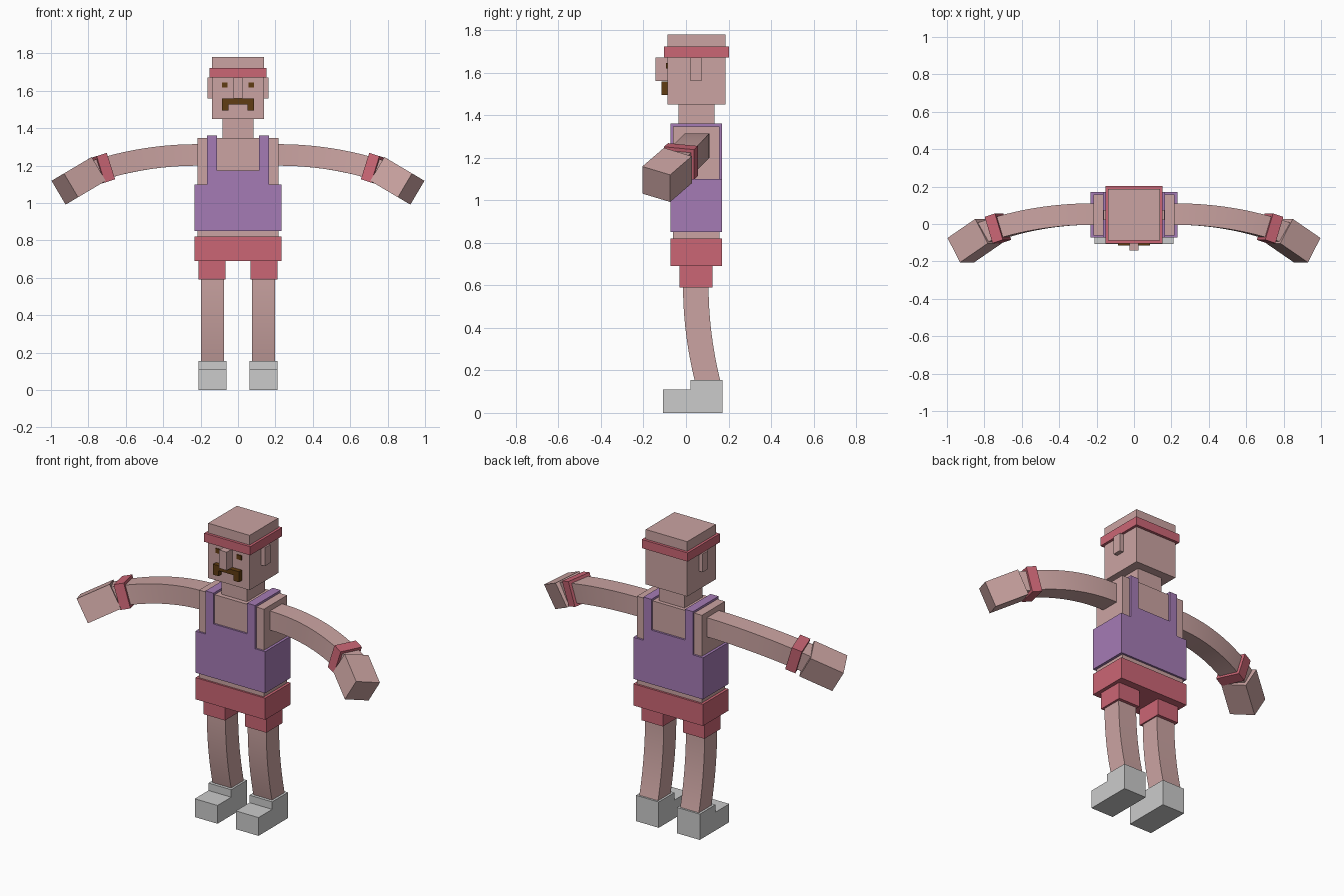
import bpy, bmesh, math
from mathutils import Matrix, Vector

if "Cube" in bpy.data.objects:
    bpy.data.objects.remove(bpy.data.objects["Cube"])


def material(name, rgb):
    m = bpy.data.materials.new(name)
    m.diffuse_color = (*rgb, 1)
    m.use_nodes = True
    m.node_tree.nodes["Principled BSDF"].inputs["Base Color"].default_value = m.diffuse_color
    return m


SKIN = material("skin", (0.597, 0.371, 0.361))
PURPLE = material("purple cloth", (0.376, 0.198, 0.462))
RED = material("red cloth", (0.597, 0.133, 0.178))
GREY = material("shoe grey", (0.597, 0.597, 0.597))
BROWN = material("dark brown", (0.117, 0.045, 0.006))


def finish(name, bm, mat, smooth=False):
    bmesh.ops.recalc_face_normals(bm, faces=bm.faces)
    me = bpy.data.meshes.new(name)
    bm.to_mesh(me)
    bm.free()
    me.materials.append(mat)
    ob = bpy.data.objects.new(name, me)
    bpy.context.collection.objects.link(ob)
    if smooth:
        bpy.ops.object.select_all(action='DESELECT')
        ob.select_set(True)
        bpy.context.view_layer.objects.active = ob
        bpy.ops.object.shade_smooth_by_angle(angle=math.radians(30))
    return ob


def box(name, mat, x, y, z):
    """Axis-aligned box from (min, max) ranges."""
    bm = bmesh.new()
    size = Matrix.Diagonal((x[1] - x[0], y[1] - y[0], z[1] - z[0], 1))
    mid = Matrix.Translation((sum(x) / 2, sum(y) / 2, sum(z) / 2))
    bmesh.ops.create_cube(bm, size=1, matrix=mid @ size)
    return finish(name, bm, mat)


def pair(name, mat, x, y, z):
    """Box on the +x side and its mirror."""
    box(name + "_left", mat, x, y, z)
    box(name + "_right", mat, (-x[1], -x[0]), y, z)


def prism(name, mat, profile, axis, lo, hi):
    """Outline extruded along x (axis 0) or y (axis 1)."""
    bm = bmesh.new()

    def put(p, d):
        return (d, p[0], p[1]) if axis == 0 else (p[0], d, p[1])
    face = bm.faces.new([bm.verts.new(put(p, lo)) for p in profile])
    out = bmesh.ops.extrude_face_region(bm, geom=[face])
    move = Vector(put((0, 0), hi - lo))
    bmesh.ops.translate(bm, vec=move,
                        verts=[v for v in out['geom'] if isinstance(v, bmesh.types.BMVert)])
    return finish(name, bm, mat)


def sweep(name, mat, rings, side=1, smooth=False):
    """Skin a tube over four-cornered rings; side=-1 mirrors it in x."""
    bm = bmesh.new()
    loops = [[bm.verts.new((p[0] * side, p[1], p[2])) for p in r] for r in rings]
    for a, b in zip(loops, loops[1:]):
        for i in range(4):
            j = (i + 1) % 4
            bm.faces.new((a[i], a[j], b[j], b[i]))
    bm.faces.new(loops[0])
    bm.faces.new(loops[-1])
    return finish(name, bm, mat, smooth)


def turn(deg):
    """Frame bent downward and forward by the same angle."""
    a = math.radians(deg)
    return Matrix.Rotation(a, 3, 'Y') @ Matrix.Rotation(-a, 3, 'Z')


def ring(centre, rot, w, h):
    return [centre + rot @ Vector((0, sy * w / 2, sz * h / 2))
            for sy, sz in ((-1, -1), (1, -1), (1, 1), (-1, 1))]


# Head and face
box("head", SKIN, (-0.138, 0.138), (-0.087, 0.186), (1.45, 1.78))
box("headband", RED, (-0.153, 0.153), (-0.103, 0.202), (1.67, 1.722))
pair("ear", SKIN, (0.13, 0.163), (0.022, 0.074), (1.56, 1.67))
box("nose", SKIN, (-0.025, 0.025), (-0.143, -0.08), (1.56, 1.67))
pair("eye", BROWN, (0.055, 0.086), (-0.093, -0.085), (1.618, 1.645))
prism("moustache", BROWN,
      [(-0.086, 1.495), (-0.05, 1.495), (-0.05, 1.528), (0.05, 1.528),
       (0.05, 1.495), (0.086, 1.495), (0.086, 1.558), (-0.086, 1.558)],
      1, -0.115, -0.08)
box("neck", SKIN, (-0.084, 0.084), (-0.035, 0.135), (1.34, 1.46))

# Torso, vest and shorts
box("torso", SKIN, (-0.216, 0.216), (-0.062, 0.158), (0.8, 1.347))
box("vest_body", PURPLE, (-0.232, 0.232), (-0.073, 0.17), (0.85, 1.10))
box("vest_neckline", PURPLE, (-0.113, 0.113), (-0.073, 0.17), (1.095, 1.175))
pair("vest_strap", PURPLE, (0.112, 0.165), (-0.073, 0.17), (1.095, 1.36))
box("shorts", RED, (-0.232, 0.232), (-0.073, 0.17), (0.69, 0.82))
pair("shorts_leg", RED, (0.066, 0.21), (-0.03, 0.125), (0.59, 0.70))

for side, tag in ((1, "_left"), (-1, "_right")):
    # Leg bowing backward toward the ankle
    rings = []
    for i in range(13):
        z = 0.6 - 0.46 * i / 12
        y = 0.046 + 0.058 * (i / 12) ** 2
        rings.append([(0.074, y - 0.06, z), (0.198, y - 0.06, z),
                      (0.198, y + 0.06, z), (0.074, y + 0.06, z)])
    sweep("leg" + tag, SKIN, rings, side, True)

    # Shoe with raised heel
    lo, hi = sorted((side * 0.061, side * 0.212))
    prism("shoe" + tag, GREY,
          [(-0.108, 0), (0.172, 0), (0.172, 0.155), (0.022, 0.155),
           (0.022, 0.11), (-0.108, 0.11)], 0, lo, hi)

    # Arm arcing down and forward, with wristband
    n, length = 16, 0.62
    c = Vector((0.2, 0.053, 1.257))
    rings = []
    for i in range(n + 1):
        rot = turn(20 * i / n)
        rings.append(ring(c, rot, 0.115, 0.115))
        if i == 14:
            axis = rot @ Vector((1, 0, 0))
            band = [ring(c + axis * d, rot, 0.148, 0.148) for d in (-0.03, 0.03)]
        c = c + rot @ Vector((length / n, 0, 0))
    sweep("arm" + tag, SKIN, rings, side, True)
    sweep("wristband" + tag, RED, band, side)

    # Blocky hand
    rot = turn(30.6)
    end = Vector((0.926, -0.14, 1.075))
    start = end - rot @ Vector((0.2, 0, 0))
    sweep("hand" + tag, SKIN, [ring(start, rot, 0.152, 0.148),
                               ring(end, rot, 0.152, 0.148)], side)
